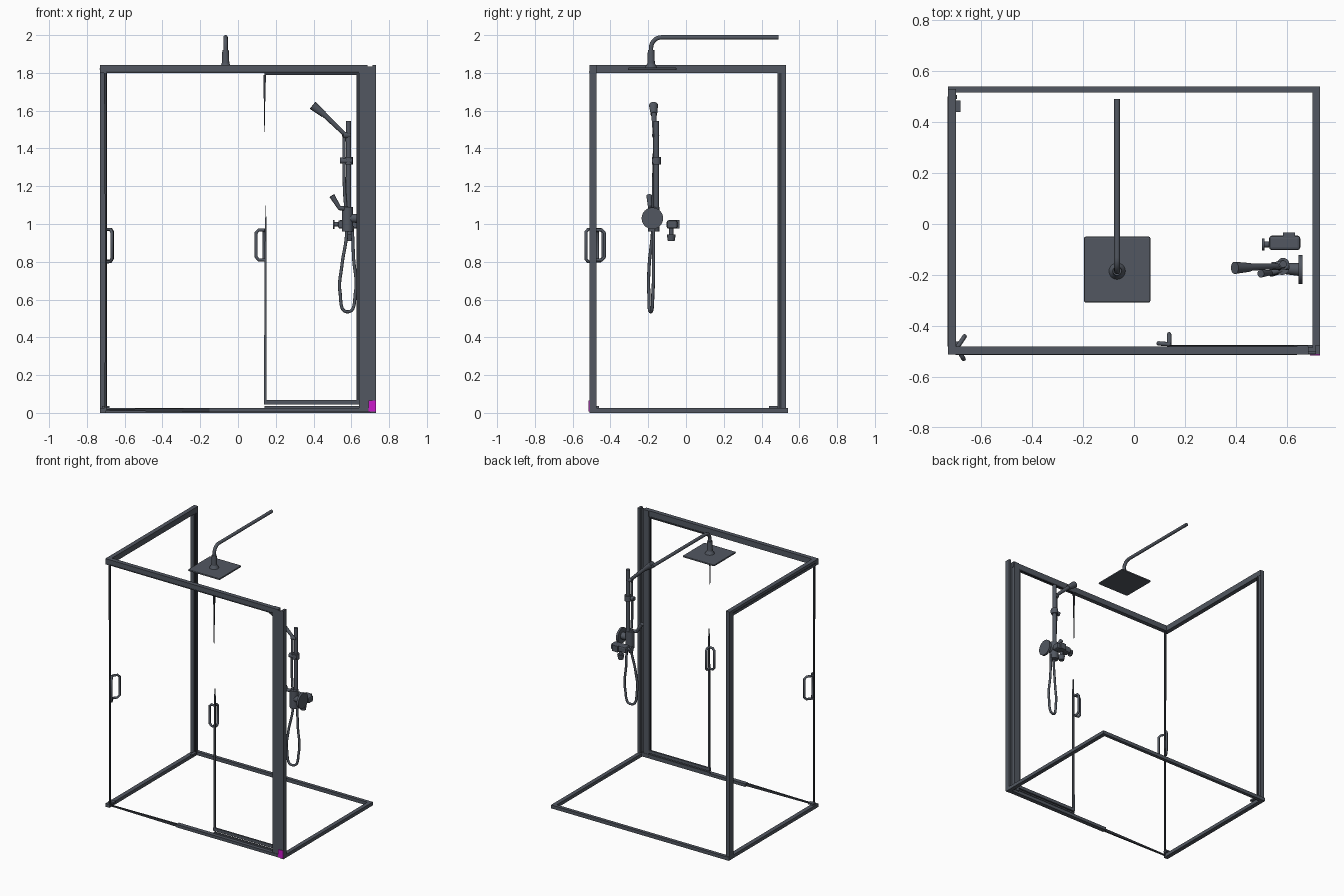
import bpy, bmesh, math
from mathutils import Vector

if "Cube" in bpy.data.objects:
    bpy.data.objects.remove(bpy.data.objects["Cube"])


def material(name, rgb):
    m = bpy.data.materials.new(name)
    m.use_nodes = True
    m.diffuse_color = (*rgb, 1)
    m.node_tree.nodes["Principled BSDF"].inputs["Base Color"].default_value = (*rgb, 1)
    return m


SLATE = material("slate metal", (0.085, 0.097, 0.12))
DARK = material("dark seal", (0.035, 0.04, 0.05))
MAGENTA = material("magenta", (0.6, 0.01, 0.6))


def finish(name, bm, mat, smooth=False):
    bmesh.ops.recalc_face_normals(bm, faces=bm.faces)
    me = bpy.data.meshes.new(name)
    bm.to_mesh(me)
    bm.free()
    me.materials.append(mat)
    ob = bpy.data.objects.new(name, me)
    bpy.context.collection.objects.link(ob)
    if smooth:
        bpy.ops.object.select_all(action='DESELECT')
        ob.select_set(True)
        bpy.context.view_layer.objects.active = ob
        bpy.ops.object.shade_smooth_by_angle(angle=math.radians(35))
    return ob


def box(name, x, y, z, mat=SLATE):
    """Box from three (low, high) ranges."""
    bm = bmesh.new()
    bmesh.ops.create_cube(bm, size=1)
    for v in bm.verts:
        v.co = [r[0] + (c + 0.5) * (r[1] - r[0]) for c, r in zip(v.co, (x, y, z))]
    return finish(name, bm, mat)


def rod(name, a, b, r, r2=None, mat=SLATE, sides=20):
    """Cylinder or cone from point a to point b."""
    a, b = Vector(a), Vector(b)
    bm = bmesh.new()
    bmesh.ops.create_cone(bm, cap_ends=True, segments=sides, radius1=r,
                          radius2=r if r2 is None else r2, depth=(b - a).length)
    turn = (b - a).to_track_quat('Z', 'Y')
    for v in bm.verts:
        v.co = turn @ v.co + (a + b) / 2
    return finish(name, bm, mat, True)


def sliver(name, pts, y0, y1, mat=DARK):
    """Outline in x and z, extruded along y."""
    bm = bmesh.new()
    face = bm.faces.new([bm.verts.new((x, y0, z)) for x, z in pts])
    out = bmesh.ops.extrude_face_region(bm, geom=[face])
    verts = [g for g in out["geom"] if isinstance(g, bmesh.types.BMVert)]
    bmesh.ops.translate(bm, verts=verts, vec=(0, y1 - y0, 0))
    return finish(name, bm, mat)


def tube(name, pts, r, kind='POLY', mat=SLATE):
    """Round tube along a path."""
    cu = bpy.data.curves.new(name, 'CURVE')
    cu.dimensions = '3D'
    cu.bevel_depth, cu.bevel_resolution, cu.use_fill_caps = r, 3, True
    sp = cu.splines.new(kind)
    if kind == 'BEZIER':
        sp.bezier_points.add(len(pts) - 1)
        for p, co in zip(sp.bezier_points, pts):
            p.co = co
            p.handle_left_type = p.handle_right_type = 'AUTO'
    else:
        sp.points.add(len(pts) - 1)
        for p, co in zip(sp.points, pts):
            p.co = (*co, 1)
    cu.materials.append(mat)
    ob = bpy.data.objects.new(name, cu)
    bpy.context.collection.objects.link(ob)
    bpy.ops.object.select_all(action='DESELECT')
    ob.select_set(True)
    bpy.context.view_layer.objects.active = ob
    bpy.ops.object.convert(target='MESH')
    bpy.ops.object.shade_smooth_by_angle(angle=math.radians(40))
    return ob


def d_handle(name, base, grip, z0, z1, r=0.0085):
    """Pull handle standing off from base (x, y) to grip (x, y)."""
    b, g = Vector(base), Vector(grip)
    near = b.lerp(g, 0.7)
    c = 0.015
    path = [(*b, z0), (*near, z0), (*g, z0 + c), (*g, z1 - c), (*near, z1), (*b, z1)]
    tube(name, path, r)


# Floor frame
box("left_floor_rail", (0.70, 0.73), (-0.51, 0.54), (0, 0.025))
box("right_floor_rail", (-0.73, -0.698), (-0.51, 0.54), (0, 0.025))
box("back_floor_rail", (-0.73, 0.73), (0.515, 0.54), (0, 0.025))
box("front_sill", (-0.15, 0.73), (-0.512, -0.48), (0.004, 0.026))
sliver("sill_taper", [(-0.73, 0.012), (-0.15, 0.004), (-0.15, 0.026), (-0.73, 0.02)],
       -0.505, -0.495)
box("sill_track", (0.14, 0.70), (-0.486, -0.474), (0.026, 0.036))

# Upper frame, each rail with a thin groove line
box("front_top_rail", (-0.73, 0.685), (-0.512, -0.48), (1.80, 1.842))
box("front_rail_groove", (-0.70, 0.64), (-0.514, -0.512), (1.803, 1.808), DARK)
box("side_top_rail", (-0.73, -0.698), (-0.512, 0.53), (1.80, 1.842))
box("side_rail_groove", (-0.732, -0.73), (-0.48, 0.5), (1.818, 1.823), DARK)

# Back corner post
box("back_post", (-0.73, -0.70), (0.485, 0.53), (0, 1.842))
box("back_post_seal", (-0.70, -0.694), (0.49, 0.505), (0.025, 1.80), DARK)
box("back_post_foot", (-0.70, -0.68), (0.44, 0.485), (0.025, 0.037))

# Front corner post: inner stile, wall channel, magenta end tab
box("front_inner_stile", (0.64, 0.682), (-0.508, -0.476), (0.02, 1.842))
box("front_wall_web", (0.682, 0.712), (-0.508, -0.50), (0.004, 1.835))
box("front_wall_channel", (0.712, 0.73), (-0.512, -0.475), (0.004, 1.842))
box("front_end_tab", (0.69, 0.73), (-0.516, -0.512), (0.008, 0.065), MAGENTA)

# Thin seal at the other front corner
sliver("corner_seal", [(-0.706, 0.02), (-0.695, 0.02), (-0.697, 0.9), (-0.695, 1.8),
                       (-0.709, 1.8), (-0.704, 0.9)], -0.506, -0.494)
box("corner_seal_foot", (-0.72, -0.68), (-0.49, -0.46), (0.025, 0.037))

# Sliding door edges
box("door_bottom_rail", (0.137, 0.64), (-0.486, -0.474), (0.045, 0.068))
box("door_top_rail", (0.14, 0.64), (-0.486, -0.476), (1.79, 1.80), DARK)
box("door_closing_stile", (0.627, 0.64), (-0.486, -0.474), (0.045, 1.795), DARK)
sliver("door_edge", [(0.137, 0.045), (0.152, 0.045), (0.152, 0.98), (0.147, 1.1),
                     (0.142, 0.98)], -0.486, -0.474, SLATE)
sliver("door_edge_upper", [(0.135, 1.79), (0.148, 1.79), (0.143, 1.6), (0.14, 1.43),
                           (0.137, 1.6)], -0.484, -0.476)

# Pull handles
d_handle("door_handle_flat", (0.142, -0.472), (0.096, -0.468), 0.81, 0.968)
d_handle("door_handle_inner", (0.138, -0.475), (0.138, -0.432), 0.81, 0.968)
d_handle("panel_handle_inner", (-0.692, -0.482), (-0.664, -0.44), 0.805, 0.972)
d_handle("panel_handle_outer", (-0.692, -0.49), (-0.668, -0.53), 0.80, 0.972)

# Overhead shower: arm, collar, square head
ax, ay = -0.066, -0.185
bend = [(ax, ay + 0.055 * (1 - math.cos(t)), 1.933 + 0.055 * math.sin(t))
        for t in (math.pi / 16 * i for i in range(9))]
tube("overhead_arm", [(ax, ay, 1.83)] + bend + [(ax, 0.49, 1.988)], 0.012)
rod("overhead_collar", (ax, ay, 1.83), (ax, ay, 1.92), 0.021, 0.017)
rod("overhead_joint", (ax, ay, 1.825), (ax, ay, 1.85), 0.034, 0.02)
head = box("overhead_head", (-0.196, 0.064), (-0.308, -0.05), (1.814, 1.828))
bev = head.modifiers.new("round", 'BEVEL')
bev.width, bev.segments = 0.006, 2

# Riser bar with sliding bracket
rod("riser_bar", (0.585, -0.157, 1.03), (0.585, -0.157, 1.545), 0.014)
rod("slider_grip", (0.54, -0.165, 1.335), (0.605, -0.165, 1.335), 0.016)
rod("slider_ring", (0.585, -0.157, 1.315), (0.585, -0.157, 1.355), 0.024)
rod("riser_holder", (0.555, -0.165, 1.47), (0.59, -0.157, 1.47), 0.016)

# Hand shower and hose
rod("hand_shower_handle", (0.565, -0.165, 1.475), (0.45, -0.17, 1.585), 0.011, 0.014)
rod("hand_shower_head", (0.455, -0.17, 1.58), (0.395, -0.172, 1.628), 0.017, 0.024)
tube("hose", [(0.562, -0.165, 1.48), (0.563, -0.172, 1.2), (0.575, -0.178, 0.95),
              (0.55, -0.195, 0.78), (0.54, -0.197, 0.64), (0.58, -0.187, 0.535),
              (0.622, -0.175, 0.64), (0.612, -0.172, 0.82), (0.605, -0.172, 0.99)],
     0.0085, 'BEZIER')

# Mixer with wall disc and lever
rod("mixer_disc", (0.645, -0.178, 1.03), (0.66, -0.178, 1.03), 0.057, sides=32)
rod("mixer_neck", (0.58, -0.175, 1.03), (0.65, -0.178, 1.03), 0.02, 0.026)
rod("mixer_body", (0.58, -0.17, 0.96), (0.58, -0.17, 1.09), 0.03)
rod("lever_arm", (0.58, -0.18, 1.08), (0.535, -0.19, 1.085), 0.012)
rod("lever_grip", (0.54, -0.19, 1.08), (0.497, -0.195, 1.15), 0.01, 0.015)

# Separate valve with knobs
valve = box("valve_body", (0.53, 0.652), (-0.102, -0.046), (0.975, 1.02))
bev = valve.modifiers.new("round", 'BEVEL')
bev.width, bev.segments = 0.01, 2
box("valve_back", (0.585, 0.632), (-0.055, -0.034), (0.975, 1.02))
rod("valve_side_stem", (0.505, -0.08, 0.998), (0.54, -0.08, 0.998), 0.012)
rod("valve_side_knob", (0.502, -0.08, 0.998), (0.512, -0.08, 0.998), 0.024)
rod("valve_drop", (0.59, -0.078, 0.94), (0.59, -0.078, 0.985), 0.011)
rod("valve_knob", (0.59, -0.078, 0.91), (0.59, -0.078, 0.945), 0.018, 0.024)
